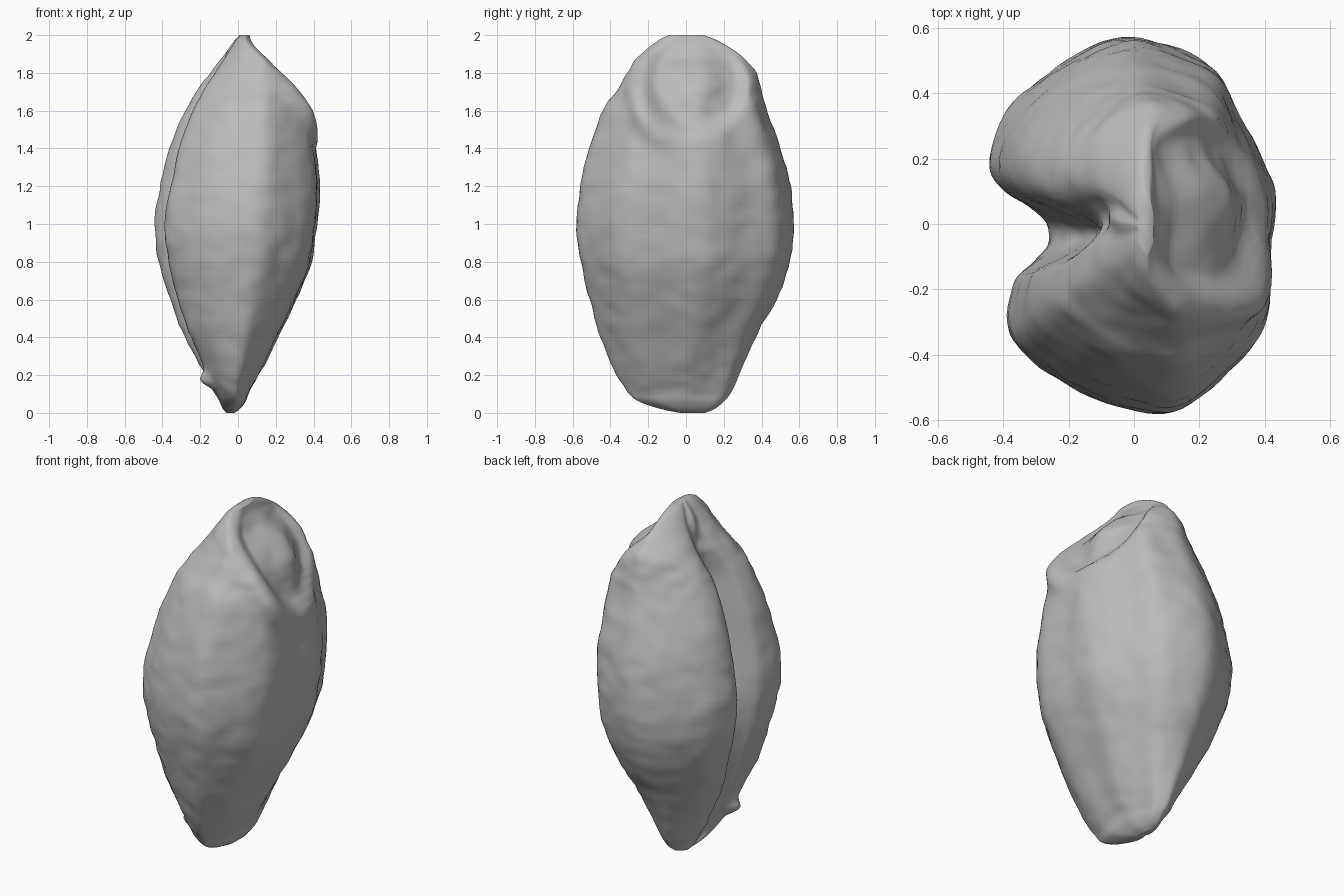
import bpy
import bmesh
import math
from mathutils import Vector, noise

default_cube = bpy.data.objects.get("Cube")
if default_cube:
    bpy.data.objects.remove(default_cube)

# Widest cross-section in hundredths, clockwise from the back, with a crease on -x
SECTION = [(-3, 57), (12, 54), (25, 47), (33, 32), (40, 19), (43, 8), (42, -8),
           (41, -27), (36, -38), (25, -49), (13, -57), (-1, -56), (-16, -51),
           (-28, -43), (-36, -35), (-38, -27), (-36, -17), (-31, -11), (-28, -7), (-27, -3),
           (-28, 1), (-32, 5), (-39, 10), (-43, 16), (-43, 24), (-39, 33), (-31, 42), (-17, 52)]

# Height, then the x and y extents at that height, in hundredths
PROFILE = [(0, -6, -2, -3, 10), (2, -8, 1, -13, 15), (6, -10, 4, -25, 20), (11, -13, 6, -31, 24),
           (20, -18, 11, -37, 28), (40, -28, 21, -45, 37), (60, -36, 31, -51, 48),
           (80, -42, 39, -56, 55), (100, -44, 42, -58, 57), (120, -41, 43, -56, 55),
           (140, -36, 41, -51, 50), (160, -28, 38, -44, 43), (170, -22, 34, -37, 40),
           (180, -15, 27, -30, 37), (190, -7, 16, -23, 28), (197, -2, 8, -15, 17),
           (200, 1, 6, -9, 9)]


def spline(points, steps, closed):
    """Sample a smooth curve through points of any dimension."""
    count, result = len(points), []
    for i in range(count if closed else count - 1):
        ids = [i - 1, i, i + 1, i + 2]
        ids = [k % count if closed else min(max(k, 0), count - 1) for k in ids]
        for s in range(steps):
            t = s / steps
            result.append([
                (b + t * (c - a + t * (2 * a - 5 * b + 4 * c - d + t * (3 * b - a - 3 * c + d))) / 2) / 100
                for a, b, c, d in zip(*(points[k] for k in ids))])
    if not closed:
        result.append([v / 100 for v in points[-1]])
    return result


def smoothstep(low, high, value):
    t = min(max((value - low) / (high - low), 0), 1)
    return t * t * (3 - 2 * t)


def crease_shift(x, y, z):
    """Deepen the crease along its middle and close it near the tip."""
    if x > 0:
        return 0
    near = 1 - smoothstep(0, 0.14, abs(y + 0.03))
    deepen = 0.12 * smoothstep(0.7, 1.3, z) * (1 - smoothstep(1.5, 1.8, z))
    return near * (deepen - 0.18 * smoothstep(1.78, 1.95, z))


def detail(p):
    """Add the scooped germ with its raised rim, the basal spur and a wrinkled skin."""
    centre_x = 0.03
    if p.x > centre_x and p.z > 1.3:
        r = math.hypot((p.y - 0.06) / 0.29, (p.z - 1.76) / 0.31)
        scoop = 1 - smoothstep(0.7, 1, r)
        mound = 1 - smoothstep(0.1, 0.6, r)
        start = smoothstep(0, 0.07, p.x - centre_x)
        below_tip = min(1, (2 - p.z) / 0.12)
        rim = math.exp(-((r - 1.12) / 0.2) ** 2) * smoothstep(0.1, -0.2, p.y)
        p.x -= (0.06 * scoop - 0.02 * mound) * below_tip * start
        p += Vector((0.035, -0.02, 0)) * rim * start * below_tip
    spur = (p - Vector((-0.16, -0.2, 0.17))).length
    p += Vector((-0.05, -0.01, 0)) * (1 - smoothstep(0, 0.08, spur))
    fade = smoothstep(0, 0.15, p.z) * smoothstep(0, 0.15, 2 - p.z)
    ripple = noise.noise(Vector((p.x * 10, p.y * 10, p.z * 16))) * 0.008
    ripple += noise.noise(p * 5) * 0.006
    outward = Vector((p.x, p.y, 0)).normalized()
    return p + outward * ripple * fade


# Grain body, lofted through the scaled cross-sections
section = spline(SECTION, 5, True)
xs, ys = zip(*section)
bm = bmesh.new()
rings = []
for z, x0, x1, y0, y1 in spline(PROFILE, 6, False):
    ring = []
    for x, y in section:
        u = (x - min(xs)) / (max(xs) - min(xs)) + crease_shift(x, y, z)
        v = (y - min(ys)) / (max(ys) - min(ys))
        ring.append(bm.verts.new(detail(Vector((x0 + u * (x1 - x0), y0 + v * (y1 - y0), z)))))
    rings.append(ring)
for low, high in zip(rings, rings[1:]):
    for i in range(len(low)):
        bm.faces.new((low[i - 1], low[i], high[i], high[i - 1]))
bm.faces.new(rings[0])
bm.faces.new(rings[-1])
bmesh.ops.recalc_face_normals(bm, faces=bm.faces)
for face in bm.faces:
    face.smooth = True

mesh = bpy.data.meshes.new("grain_body")
bm.to_mesh(mesh)
bm.free()
grain = bpy.data.objects.new("grain_body", mesh)
bpy.context.collection.objects.link(grain)

# Plain grey skin
skin = bpy.data.materials.new("grey_skin")
skin.use_nodes = True
grey = (0.5, 0.5, 0.5, 1)
skin.diffuse_color = grey
skin.node_tree.nodes["Principled BSDF"].inputs["Base Color"].default_value = grey
mesh.materials.append(skin)
